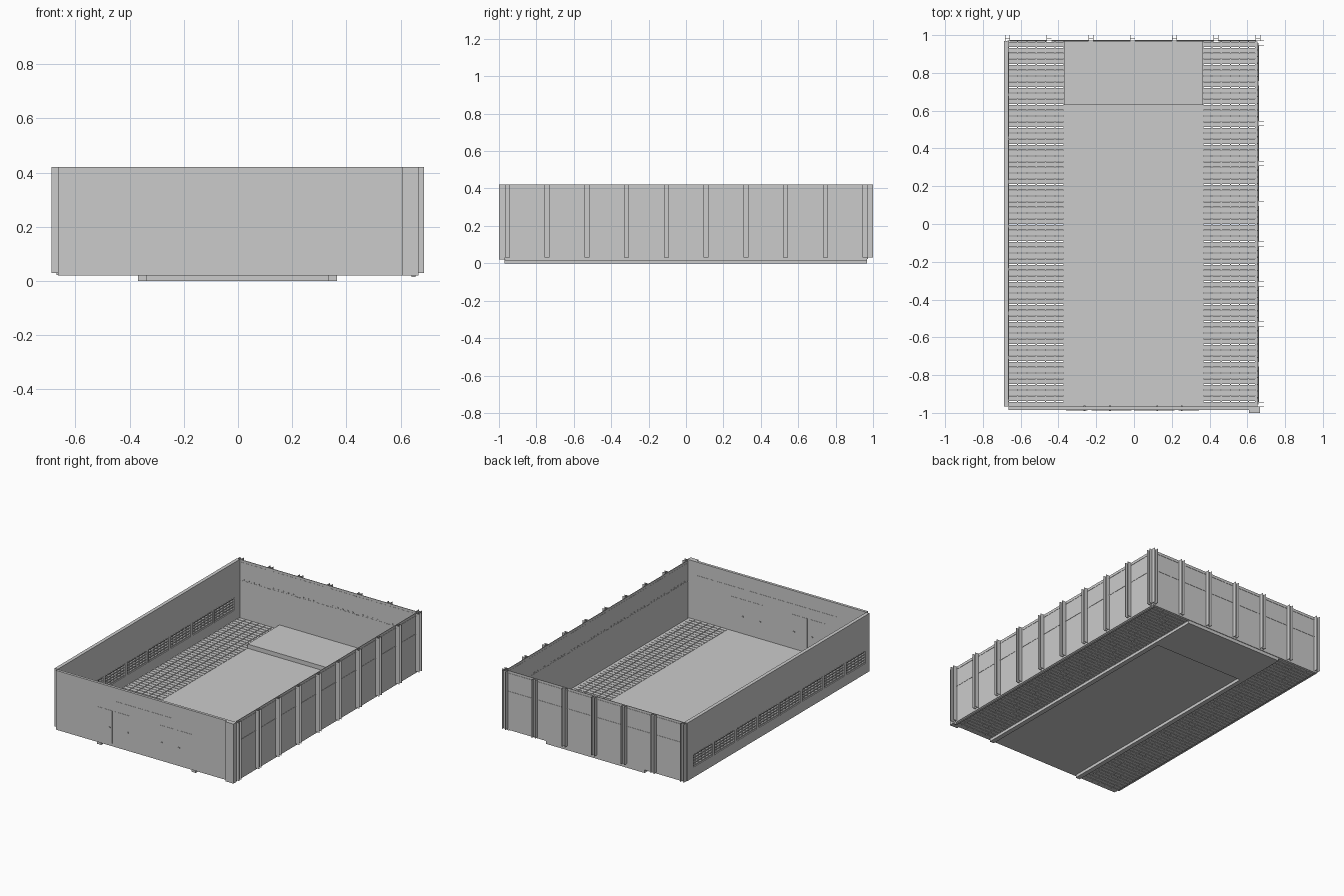
import bpy, bmesh
from mathutils import Vector

if "Cube" in bpy.data.objects:
    bpy.data.objects.remove(bpy.data.objects["Cube"])


def boxes(name, items):
    """One object out of boxes given as (x0, x1, y0, y1, z0, z1)."""
    bm = bmesh.new()
    for x0, x1, y0, y1, z0, z1 in items:
        made = bmesh.ops.create_cube(bm, size=1)['verts']
        for v in made:
            v.co = Vector(((x0 + x1) / 2 + v.co.x * (x1 - x0),
                           (y0 + y1) / 2 + v.co.y * (y1 - y0),
                           (z0 + z1) / 2 + v.co.z * (z1 - z0)))
    mesh = bpy.data.meshes.new(name)
    bm.to_mesh(mesh)
    bm.free()
    ob = bpy.data.objects.new(name, mesh)
    bpy.context.collection.objects.link(ob)
    return ob


TOP = 0.42

# Central floor, the two beams under its edges and the raised rear platform
boxes("centre_floor", [(-0.37, 0.365, -0.97, 0.63, 0.02, 0.03)])
boxes("floor_beams", [(-0.37, -0.338, -0.97, 0.63, 0, 0.029),
                      (0.333, 0.365, -0.97, 0.63, 0, 0.029)])
boxes("rear_platform", [(-0.37, 0.365, 0.63, 0.968, 0, 0.058)])

# Slatted side floors
rows, cols = 64, 6
pitch_y = 1.935 / rows
for name, xa, xb in (("left_slats", -0.665, -0.37), ("right_slats", 0.365, 0.655)):
    pitch_x = (xb - xa) / cols
    slats = []
    for r in range(rows):
        y = -0.968 + r * pitch_y
        for c in range(cols):
            x = xa + c * pitch_x
            slats.append((x + 0.002, x + pitch_x - 0.002, y, y + pitch_y - 0.004, 0.02, 0.03))
    # joists joining the slats
    for c in range(cols + 1):
        x = xa + c * pitch_x
        slats.append((max(xa, x - 0.003), min(xb, x + 0.003), -0.968, 0.967, 0.019, 0.026))
    boxes(name, slats)
boxes("right_edge_footing", [(0.64, 0.655, -0.968, 0.967, 0.015, 0.03)])

# Left wall with a row of louvred openings
xo, xi = -0.688, -0.664
win = [0.91 - 0.232 * k for k in range(8)]
z0, z1 = 0.095, 0.185
wall = [(xo, xi, -0.965, 0.968, 0.03, z0), (xo, xi, -0.965, 0.968, z1, TOP),
        (xo, xi, 0.91, 0.968, z0, z1), (xo, xi, -0.965, win[-1] - 0.214, z0, z1)]
wall += [(xo, xi, b, a - 0.214, z0, z1) for a, b in zip(win, win[1:])]
boxes("left_wall", wall)
louvres, frames = [], []
for a in win:
    b = a - 0.214
    for k in range(5):
        z = z0 + (k + 0.5) * (z1 - z0) / 5
        louvres.append((xo + 0.006, xi - 0.006, b, a, z - 0.004, z + 0.004))
    for k in range(1, 6):
        y = b + k * 0.214 / 6
        louvres.append((xo + 0.008, xi - 0.008, y - 0.0015, y + 0.0015, z0, z1))
    frames += [(xo - 0.001, xi + 0.001, b, a, z0, z0 + 0.005),
               (xo - 0.001, xi + 0.001, b, a, z1 - 0.005, z1),
               (xo - 0.001, xi + 0.001, b, b + 0.004, z0, z1),
               (xo - 0.001, xi + 0.001, a - 0.004, a, z0, z1)]
boxes("wall_louvres", louvres)
boxes("louvre_frames", frames)

# Front wall and corner post
boxes("front_wall", [(-0.664, 0.665, -0.985, -0.967, 0.03, TOP)])
boxes("front_sill", [(-0.664, 0.61, -0.982, -0.967, 0.02, 0.03)])
boxes("corner_post", [(0.608, 0.667, -1.0, -0.967, 0.02, TOP)])

# Doors, upper windows and handles, showing on both wall faces
yf, yb = -0.9865, -0.9655
doors = [(-0.36, -0.245), (-0.225, -0.11), (0.105, 0.215), (0.235, 0.345)]
boxes("doors", [(a, b, yf, yb, 0.04, 0.26) for a, b in doors])
boxes("upper_windows", [(a, a + 0.208, yf, yb, 0.27, 0.33) for a in (-0.22, 0.0)])
boxes("inner_windows", [(a, b, -0.97, yb, 0.27, 0.33)
                        for a, b in ((-0.45, -0.235), (0.235, 0.45), (0.475, 0.61))])
handles = []
for a, b in doors:
    x = b - 0.018 if a < 0 else a + 0.018
    handles.append((x - 0.005, x + 0.005, yf - 0.004, yb + 0.004, 0.143, 0.149))
boxes("door_handles", handles)

# Panel walls at the right and the back: thin sheets between H columns
T = 0.002


def bolts_and_panels(side, stations):
    """side 'x' is the right wall, side 'y' the back wall."""
    panels, rails, columns, bolts = [], [], [], []

    def put(target, out0, out1, s0, s1, za, zb):
        if side == 'x':
            target.append((0.655 + out0, 0.655 + out1, s0, s1, za, zb))
        else:
            target.append((s0, s1, 0.968 + out0, 0.968 + out1, za, zb))

    for a, b in zip(stations, stations[1:]):
        put(panels, 0, 0.004, a, b, 0.022, 0.279)
        put(panels, 0, 0.004, a, b, 0.281, TOP)
        for z in (0.28, 0.402):
            put(rails, -0.001, 0.006, a + 0.012, b - 0.012, z - 0.002, z + 0.002)
        for k in range(1, 6):
            s = a + (b - a) * k / 6
            put(bolts, -0.003, 0, s - 0.003, s + 0.003, 0.287, 0.293)
    for s in stations:
        for e in (-0.012, 0.012):
            put(columns, 0, 0.032, s + e - T / 2, s + e + T / 2, 0.03, TOP)
        put(columns, 0.014, 0.016, s - 0.012, s + 0.012, 0.03, TOP)
    label = "right" if side == 'x' else "back"
    boxes(label + "_panels", panels)
    boxes(label + "_rails", rails)
    boxes(label + "_columns", columns)
    boxes(label + "_bolts", bolts)


bolts_and_panels('x', [-0.955 + 0.2125 * k for k in range(10)])
bolts_and_panels('y', [-0.67 + 0.221 * k for k in range(7)])
